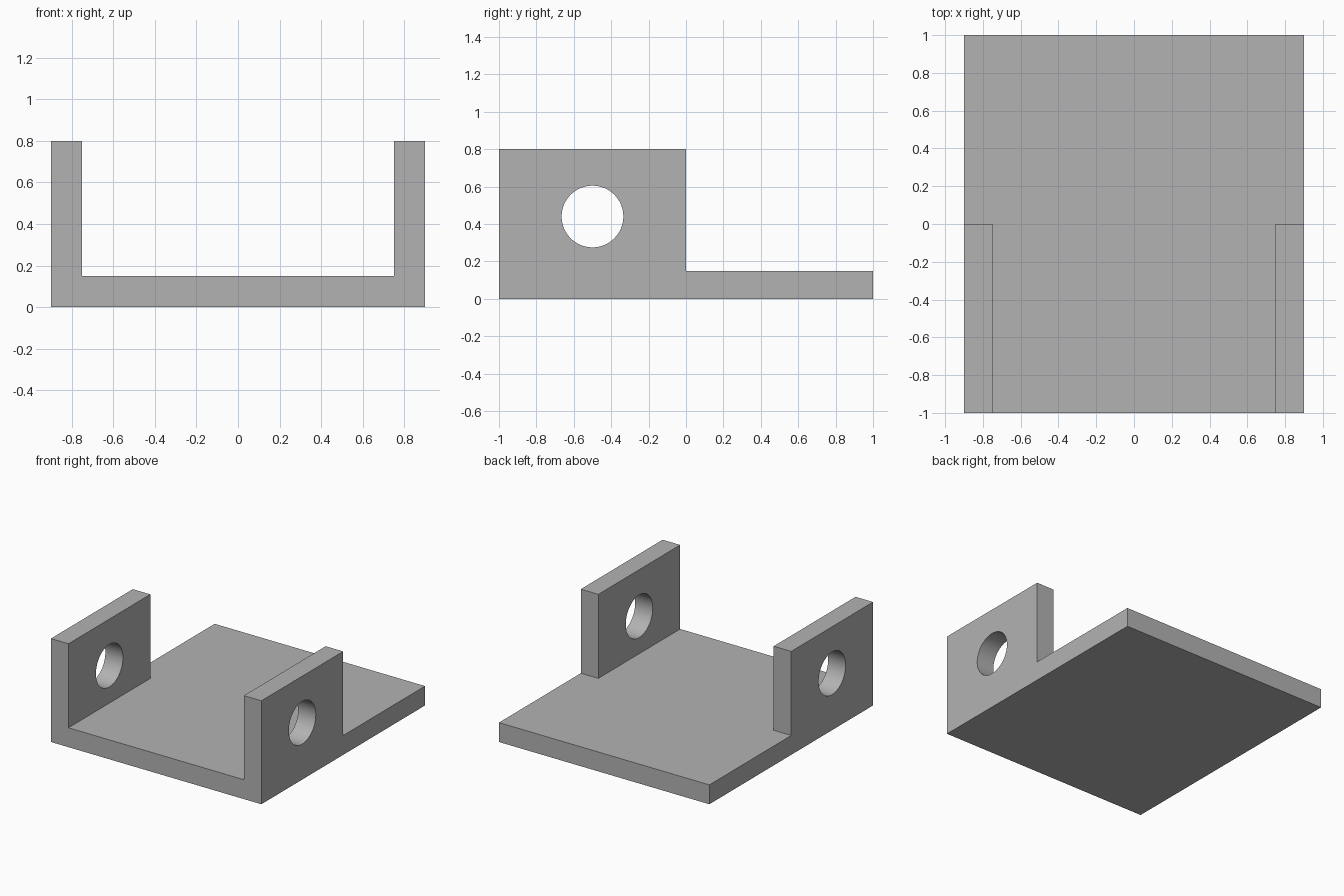
import bpy
import bmesh
from math import pi, radians
from mathutils import Matrix, Vector

cube = bpy.data.objects.get("Cube")
if cube:
    bpy.data.objects.remove(cube, do_unlink=True)

WIDTH, LENGTH, PLATE, HEIGHT = 1.8, 2.0, 0.15, 0.8
INNER_X = 0.75
HOLE_Y, HOLE_Z, HOLE_R = -0.5, 0.44, 0.165

grey = bpy.data.materials.new("plain_grey")
grey.use_nodes = True
colour = (0.45, 0.45, 0.45, 1)
grey.diffuse_color = colour
grey.node_tree.nodes["Principled BSDF"].inputs["Base Color"].default_value = colour


def make_object(name, bm):
    mesh = bpy.data.meshes.new(name)
    bmesh.ops.recalc_face_normals(bm, faces=bm.faces)
    bm.to_mesh(mesh)
    bm.free()
    mesh.materials.append(grey)
    obj = bpy.data.objects.new(name, mesh)
    bpy.context.collection.objects.link(obj)
    return obj


# Base plate, sliced where the side lugs meet it
bm = bmesh.new()
bmesh.ops.create_cube(bm, size=1, matrix=Matrix.Translation((0, 0, PLATE / 2))
                      @ Matrix.Diagonal((WIDTH, LENGTH, PLATE, 1)))
for point, normal in (((-INNER_X, 0, 0), (1, 0, 0)), ((INNER_X, 0, 0), (1, 0, 0)),
                      ((0, 0, 0), (0, 1, 0))):
    bmesh.ops.bisect_plane(bm, geom=bm.verts[:] + bm.edges[:] + bm.faces[:],
                           plane_co=point, plane_no=normal)

# Side lugs raised from the two front corner strips
bm.normal_update()
strips = []
for face in bm.faces:
    centre = face.calc_center_median()
    if face.normal.z > 0.9 and abs(centre.x) > INNER_X and centre.y < 0:
        strips.append(face)
raised = bmesh.ops.extrude_discrete_faces(bm, faces=strips)["faces"]
bmesh.ops.translate(bm, vec=Vector((0, 0, HEIGHT - PLATE)),
                    verts=list({v for f in raised for v in f.verts}))
bmesh.ops.remove_doubles(bm, verts=bm.verts, dist=0.0001)
bmesh.ops.dissolve_limit(bm, angle_limit=radians(1), verts=bm.verts, edges=bm.edges)
bracket = make_object("bracket", bm)

# Round pivot hole through both lugs
bm = bmesh.new()
bmesh.ops.create_cone(bm, cap_ends=True, segments=64, radius1=HOLE_R, radius2=HOLE_R,
                      depth=WIDTH + 0.4, matrix=Matrix.Translation((0, HOLE_Y, HOLE_Z))
                      @ Matrix.Rotation(pi / 2, 4, "Y"))
cutter = make_object("hole_cutter", bm)
cutter.hide_render = True

cut = bracket.modifiers.new("pivot_holes", "BOOLEAN")
cut.operation = "DIFFERENCE"
cut.solver = "EXACT"
cut.object = cutter
bpy.ops.object.select_all(action="DESELECT")
bracket.select_set(True)
bpy.context.view_layer.objects.active = bracket
bpy.ops.object.modifier_apply(modifier=cut.name)
bpy.data.objects.remove(cutter, do_unlink=True)
bpy.ops.object.shade_smooth_by_angle(angle=radians(30))
